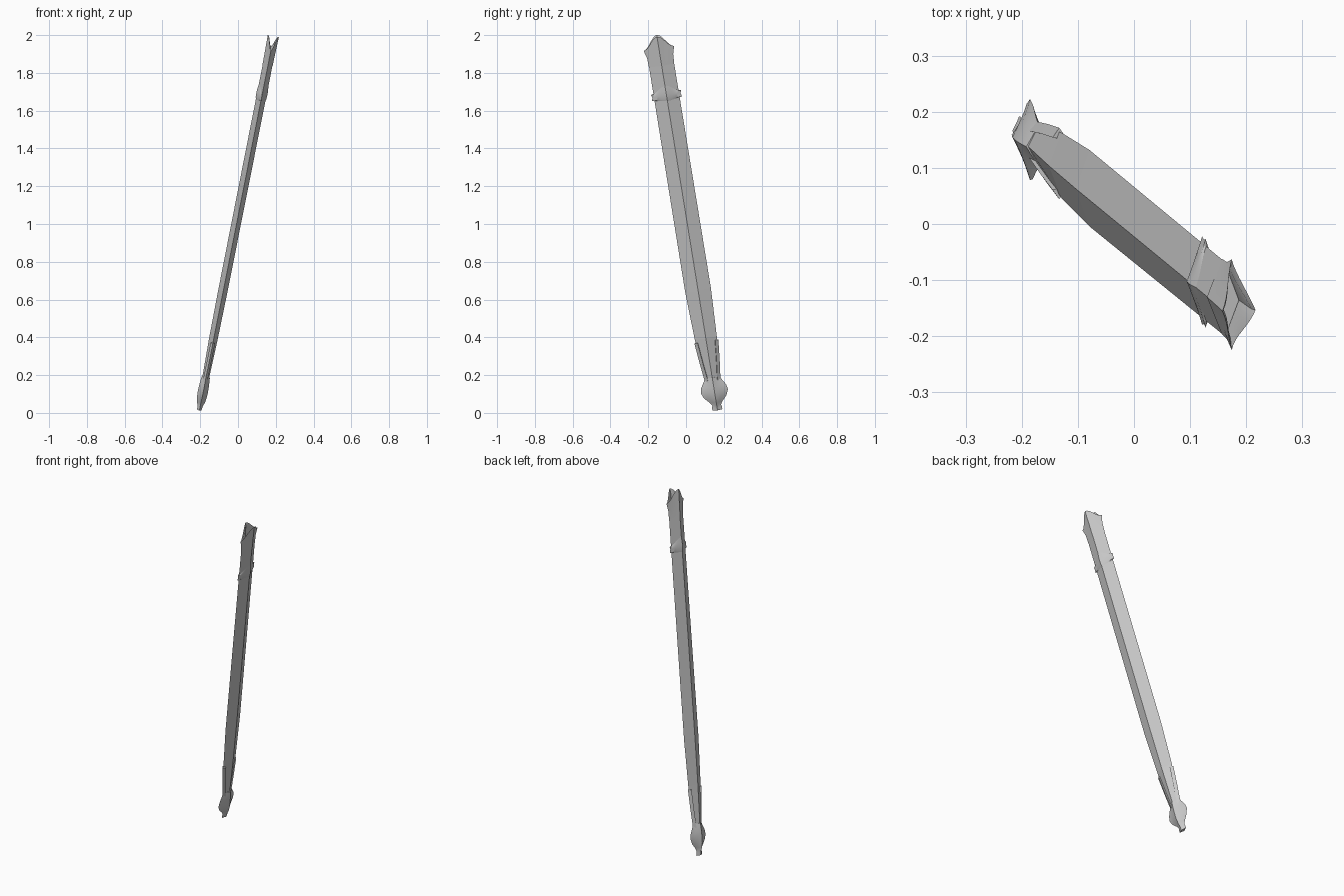
import bpy, bmesh, math
from mathutils import Vector, Matrix

if "Cube" in bpy.data.objects:
    bpy.data.objects.remove(bpy.data.objects["Cube"])

# Local frame: z along the leaning sheath, y across its width, x through its thickness
D = Vector((0.198, -0.162, 1)).normalized()
Y = Vector((0, 1, 0.162)).normalized()
X = Y.cross(D).normalized()
FRAME = Matrix((X, Y, D)).transposed().to_4x4()
FRAME.translation = (-0.208, 0.169, 0)


def finish(name, bm, smooth=None):
    bmesh.ops.recalc_face_normals(bm, faces=bm.faces)
    bm.transform(FRAME)
    me = bpy.data.meshes.new(name)
    bm.to_mesh(me)
    bm.free()
    ob = bpy.data.objects.new(name, me)
    bpy.context.collection.objects.link(ob)
    if smooth:
        bpy.ops.object.select_all(action='DESELECT')
        ob.select_set(True)
        bpy.context.view_layer.objects.active = ob
        bpy.ops.object.shade_smooth_by_angle(angle=math.radians(smooth))
    return ob


def ring(bm, hw, ht, s_ridge, s_edge, p, n):
    """Diamond ring; p > 1 hollows its sides, and ridge and edge heights may differ."""
    quarter = []
    for i in range(n + 1):
        t = i / n
        s = s_edge + (s_ridge - s_edge) * (0.5 + 0.5 * math.cos(math.pi * t))
        quarter.append((ht * (1 - t) ** p, hw * t, s))
    half = quarter + [(-x, y, s) for x, y, s in quarter[-2::-1]]
    full = half + [(x, -y, s) for x, y, s in half[-2:0:-1]]
    return [bm.verts.new(c) for c in full]


def loft(name, rows, n=1, caps=(True, True), smooth=None):
    bm = bmesh.new()
    rings = [ring(bm, *r, n) for r in rows]
    for a, b in zip(rings, rings[1:]):
        for i in range(len(a)):
            j = (i + 1) % len(a)
            bm.faces.new((a[i], a[j], b[j], b[i]))
    if caps[0]:
        bm.faces.new(rings[0])
    if caps[1]:
        bm.faces.new(rings[-1])
    return finish(name, bm, smooth)


# Long diamond-section sheath body: (half width, half thickness, heights, hollow)
BODY = [(.018, .010, .06), (.036, .018, .19), (.059, .023, .41),
        (.069, .025, .67), (.067, .026, 1.94)]
loft("sheath_body", [(w, t, s, s, 1) for w, t, s in BODY])

# Flared mouth, outside then back down inside
loft("mouth_collar", [
    (.068, .027, 1.90, 1.90, 1), (.070, .028, 1.97, 1.95, 1),
    (.082, .030, 2.06, 1.992, 1.15), (.062, .025, 2.045, 1.98, 1.15),
    (.060, .022, 1.945, 1.942, 1)], n=8, caps=(False, False), smooth=35)

# Hanging band that is tall on the ridges and pinched at the edges
loft("hanging_band", [
    (.066, .025, 1.705, 1.715, 1), (.080, .029, 1.722, 1.717, 1.1),
    (.076, .030, 1.745, 1.735, 1.1), (.080, .029, 1.765, 1.75, 1.1),
    (.066, .025, 1.80, 1.755, 1)], n=8, caps=(False, False), smooth=35)

# Leaf-shaped tip fitting
TIP = [(.026, .012, .016), (.027, .013, .030), (.023, .015, .042),
       (.034, .022, .060), (.060, .026, .088), (.073, .027, .118),
       (.067, .026, .145), (.049, .024, .175), (.040, .022, .195)]
loft("tip_fitting", [(w, t, s, s, 1.15) for w, t, s in TIP], n=5, smooth=35)

# Arms of the tip fitting, folded over both body edges
for side, name in ((1, "tip_arm_right"), (-1, "tip_arm_left")):
    bm = bmesh.new()
    prev = None
    for s, w in ((.17, .039), (.28, .052), (.39, .0625)):
        cur = [bm.verts.new((x, side * y, s)) for x, y in
               ((0, w + .002), (.012, w - .015), (0, w - .018), (-.012, w - .015))]
        if prev:
            for i in range(4):
                j = (i + 1) % 4
                bm.faces.new((prev[i], prev[j], cur[j], cur[i]))
        else:
            bm.faces.new(cur)
        prev = cur
    bm.faces.new(prev)
    finish(name, bm)
